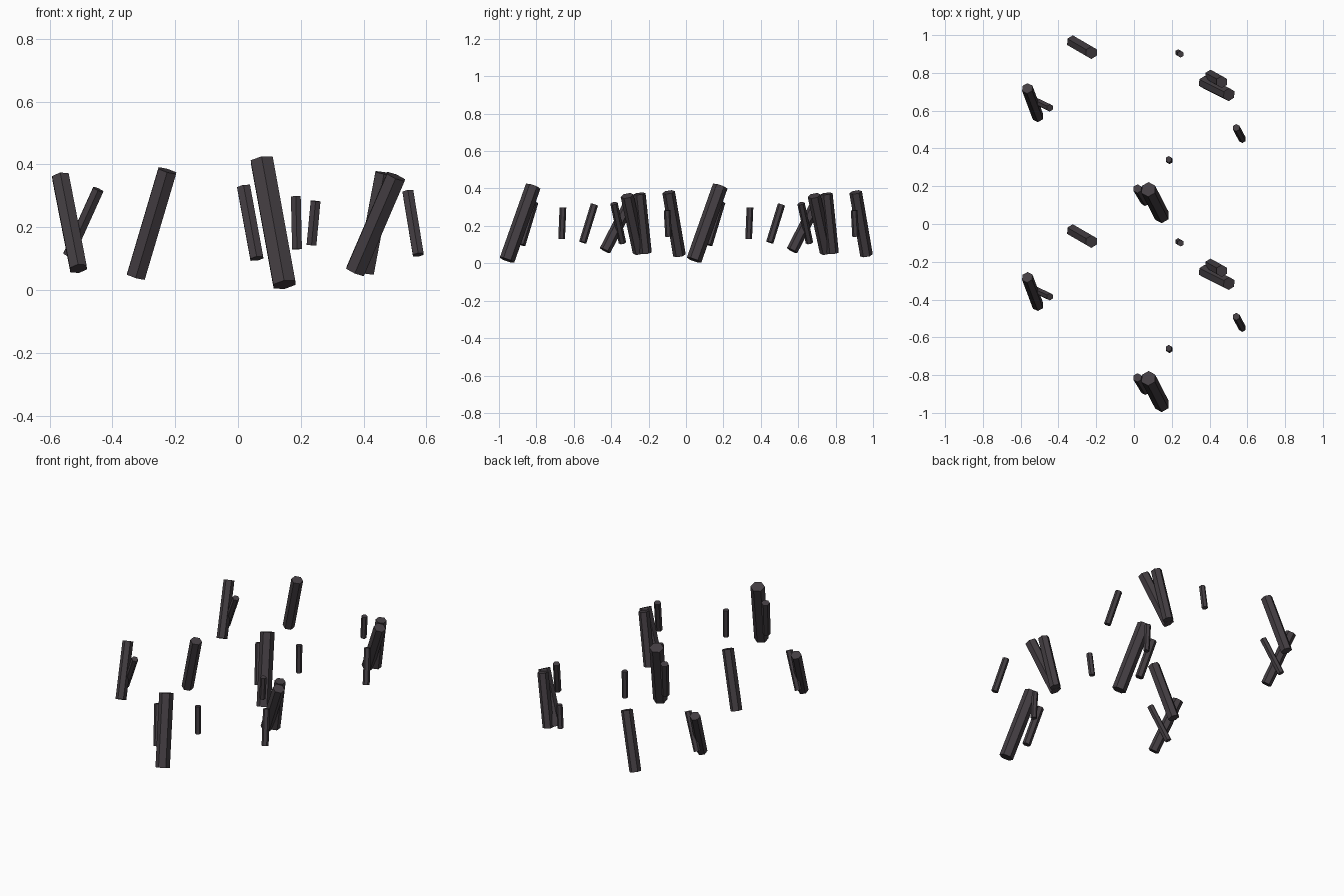
import bpy, math
from mathutils import Vector, Matrix

if "Cube" in bpy.data.objects:
    bpy.data.objects.remove(bpy.data.objects["Cube"])

# Single dark stone colour
stone = bpy.data.materials.new("dark basalt")
stone.diffuse_color = (0.056, 0.047, 0.054, 1)
stone.use_nodes = True
stone.node_tree.nodes["Principled BSDF"].inputs["Base Color"].default_value = stone.diffuse_color


def column(name, bottom, top, radius):
    """Leaning hexagonal prism between two axis points."""
    a, b = Vector(bottom), Vector(top)
    axis = b - a
    bpy.ops.mesh.primitive_cylinder_add(vertices=6, radius=radius, depth=axis.length)
    ob = bpy.context.object
    ob.name = name
    turn = Vector((0, 0, 1)).rotation_difference(axis).to_matrix().to_4x4()
    ob.matrix_world = Matrix.Translation((a + b) / 2) @ turn
    ob.data.materials.append(stone)


# name, bottom centre, top centre, radius
columns = [
    ("back_left_column",    (-.325, .965, .043), (-.225, .907, .380), .034),
    ("left_column",         (-.508, .567, .068), (-.565, .718, .360), .031),
    ("left_small_column",   (-.540, .660, .110), (-.445, .615, .320), .020),
    ("tall_column",         (.148, .043, .017),  (.076, .183, .412),  .041),
    ("tall_side_column",    (.060, .118, .100),  (.018, .187, .328),  .024),
    ("thin_column",         (.188, .335, .130),  (.184, .342, .298),  .018),
    ("back_thin_column",    (.234, .907, .143),  (.247, .899, .283),  .018),
    ("right_column",        (.373, .750, .059),  (.503, .685, .361),  .035),
    ("right_behind_column", (.405, .785, .055),  (.465, .752, .372),  .032),
    ("far_right_column",    (.574, .448, .112),  (.541, .510, .313),  .020),
]

# The cluster repeats once, one unit apart in depth
for row, shift in (("rear", 0), ("front", -1)):
    for name, (bx, by, bz), (tx, ty, tz), r in columns:
        column(f"{row}_{name}", (bx, by + shift, bz), (tx, ty + shift, tz), r)
